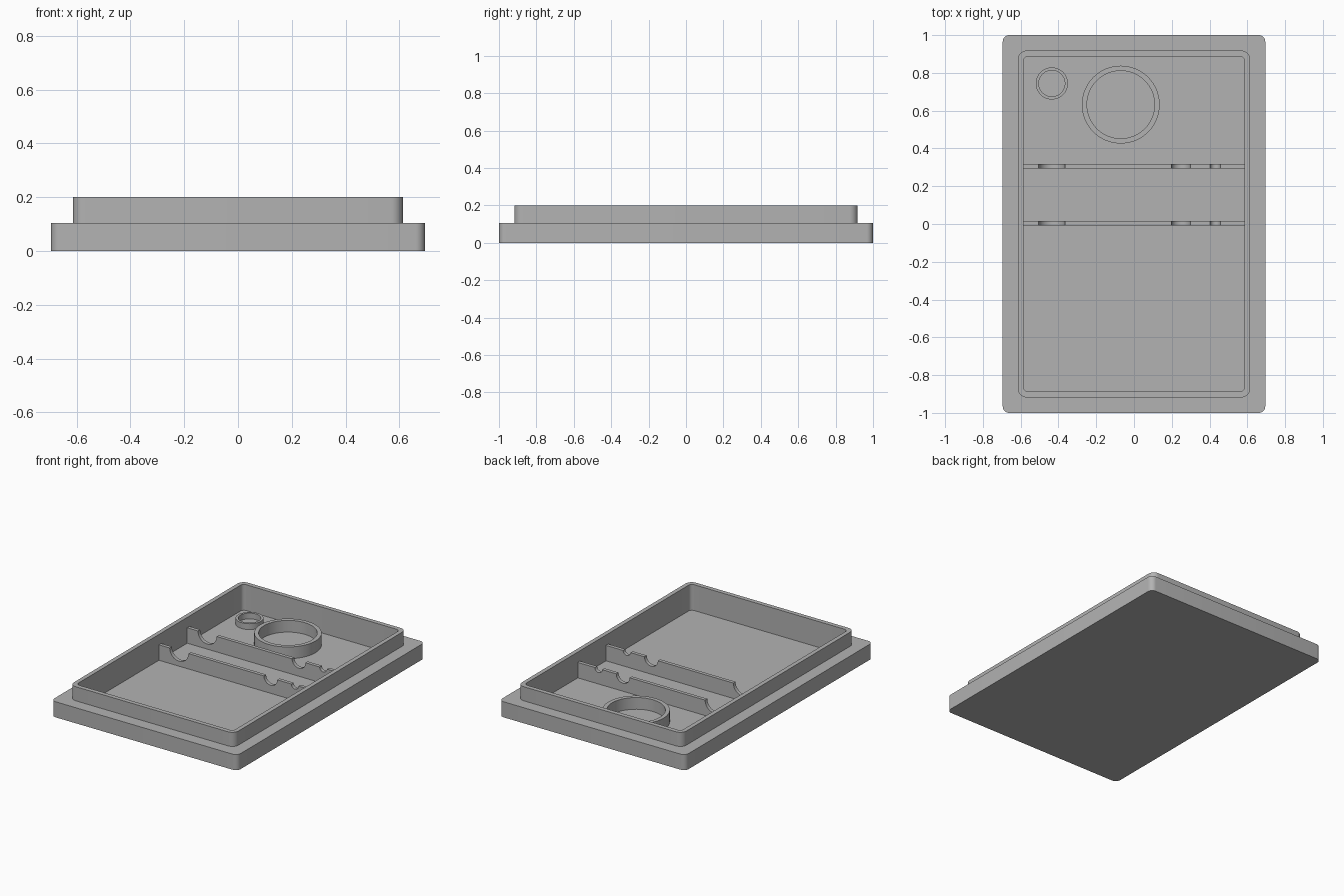
import bpy, bmesh
from math import pi, cos, sin, radians

cube = bpy.data.objects.get("Cube")
if cube:
    bpy.data.objects.remove(cube, do_unlink=True)

FLOOR = 0.026      # top of the tray floor
RIB_TOP = 0.13

grey = bpy.data.materials.new("plain grey")
grey.use_nodes = True
grey.diffuse_color = (0.45, 0.45, 0.45, 1)
grey.node_tree.nodes["Principled BSDF"].inputs["Base Color"].default_value = grey.diffuse_color


def finish(bm, name):
    bmesh.ops.recalc_face_normals(bm, faces=bm.faces)
    mesh = bpy.data.meshes.new(name)
    bm.to_mesh(mesh)
    bm.free()
    mesh.materials.append(grey)
    obj = bpy.data.objects.new(name, mesh)
    bpy.context.collection.objects.link(obj)
    bpy.ops.object.select_all(action='DESELECT')
    obj.select_set(True)
    bpy.context.view_layer.objects.active = obj
    bpy.ops.object.shade_smooth_by_angle(angle=radians(30))
    return obj


def rounded_rect(hx, hy, r, steps=8):
    points = []
    for q, (sx, sy) in enumerate([(1, 1), (-1, 1), (-1, -1), (1, -1)]):
        for i in range(steps + 1):
            a = (q + i / steps) * pi / 2
            points.append((sx * (hx - r) + r * cos(a), sy * (hy - r) + r * sin(a)))
    return points


def circle(cx, cy, r, n=64):
    return [(cx + r * cos(2 * pi * i / n), cy + r * sin(2 * pi * i / n)) for i in range(n)]


def loft(name, sections, caps):
    """Join matching outlines, each given with its height, into one surface."""
    bm = bmesh.new()
    loops = [[bm.verts.new((x, y, z)) for x, y in outline] for outline, z in sections]
    for a, b in zip(loops, loops[1:]):
        for i in range(len(a)):
            j = (i + 1) % len(a)
            bm.faces.new((a[i], a[j], b[j], b[i]))
    if caps:
        bm.faces.new(loops[0])
        bm.faces.new(loops[-1])
    return finish(bm, name)


# Tray: stepped base, raised lip and hollow inside
base = rounded_rect(0.695, 1.0, 0.035)
lip = rounded_rect(0.614, 0.918, 0.045)
inside = rounded_rect(0.585, 0.888, 0.025)
loft("tray", [(base, 0), (base, 0.105), (lip, 0.105), (lip, 0.2),
              (inside, 0.2), (inside, FLOOR)], True)


# Round holders standing on the floor
def holder(name, x, y, outer, inner, top):
    o, i = circle(x, y, outer), circle(x, y, inner)
    loft(name, [(o, FLOOR), (o, top), (i, top), (i, FLOOR)], False)


holder("large_ring", -0.07, 0.632, 0.206, 0.179, 0.105)
holder("small_ring", -0.435, 0.744, 0.085, 0.069, 0.065)


# Cross ribs with half-round cradles cut in the top edge
def rib(name, y, thickness=0.024):
    outline = [(-0.587, FLOOR - 0.005), (-0.587, RIB_TOP)]
    for cx, r in ((-0.435, 0.07), (0.248, 0.05), (0.43, 0.027)):
        outline += [(cx - r * cos(pi * i / 16), RIB_TOP - r * sin(pi * i / 16))
                    for i in range(17)]
    outline += [(0.587, RIB_TOP), (0.587, FLOOR - 0.005)]
    bm = bmesh.new()
    face = bm.faces.new([bm.verts.new((x, y - thickness / 2, z)) for x, z in outline])
    new = bmesh.ops.extrude_face_region(bm, geom=[face])["geom"]
    bmesh.ops.translate(bm, vec=(0, thickness, 0),
                        verts=[v for v in new if isinstance(v, bmesh.types.BMVert)])
    finish(bm, name)


rib("front_rib", 0.005)
rib("rear_rib", 0.306)
